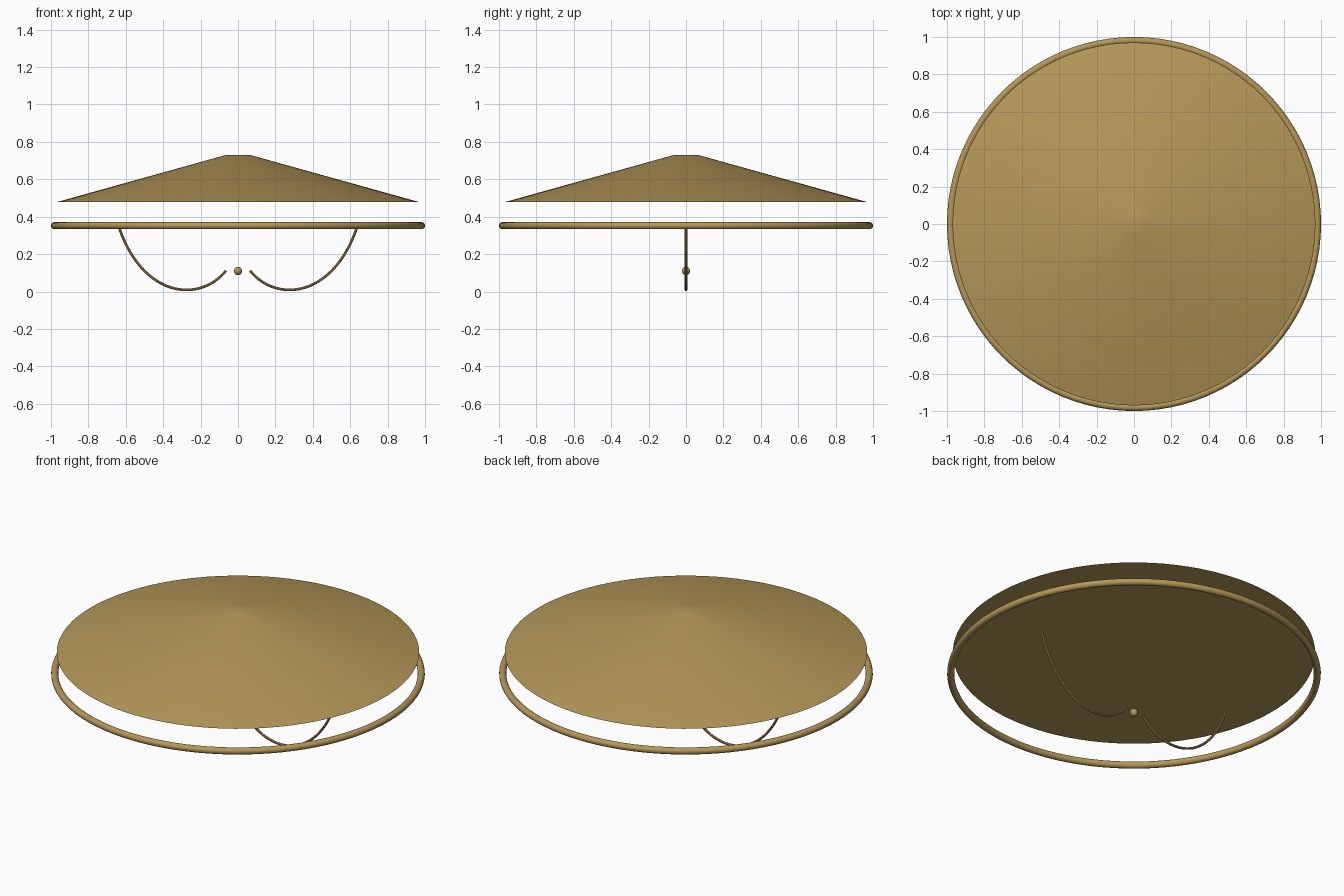
import bpy, math

if "Cube" in bpy.data.objects:
    bpy.data.objects.remove(bpy.data.objects["Cube"])

brass = bpy.data.materials.new("aged brass")
brass.diffuse_color = (0.46, 0.31, 0.10, 1.0)
brass.use_nodes = True
brass.node_tree.nodes["Principled BSDF"].inputs["Base Color"].default_value = brass.diffuse_color


def finish(name):
    ob = bpy.context.object
    ob.name = name
    ob.data.materials.append(brass)
    bpy.ops.object.shade_smooth_by_angle(angle=math.radians(40))
    return ob


# broad shallow cone with a small flat top
bpy.ops.mesh.primitive_cone_add(vertices=96, radius1=0.97, radius2=0.065,
                                depth=0.252, location=(0, 0, 0.604))
finish("canopy")

# hoop under the canopy
bpy.ops.mesh.primitive_torus_add(major_radius=0.981, minor_radius=0.019,
                                 major_segments=96, minor_segments=16,
                                 location=(0, 0, 0.352))
finish("rim_hoop")

# small bead in the middle
bpy.ops.mesh.primitive_uv_sphere_add(segments=24, ring_count=16, radius=0.022,
                                     location=(0, 0, 0.11))
finish("centre_bead")


# two hanging wires, mirrored left and right
def wire(name, s):
    cu = bpy.data.curves.new(name, 'CURVE')
    cu.dimensions = '3D'
    cu.bevel_depth = 0.007
    cu.bevel_resolution = 2
    cu.resolution_u = 40
    cu.use_fill_caps = True
    sp = cu.splines.new('BEZIER')
    sp.bezier_points.add(1)
    ends = [((0.643, 0.364), (0.52, -0.03)), ((0.064, 0.112), (0.21, -0.068))]
    for i, (co, handle) in enumerate(ends):
        p = sp.bezier_points[i]
        p.handle_left_type = p.handle_right_type = 'FREE'
        p.co = (s * co[0], 0, co[1])
        h = (s * handle[0], 0, handle[1])
        p.handle_left = h if i == 1 else p.co
        p.handle_right = h if i == 0 else p.co
    ob = bpy.data.objects.new(name, cu)
    bpy.context.collection.objects.link(ob)
    bpy.ops.object.select_all(action='DESELECT')
    ob.select_set(True)
    bpy.context.view_layer.objects.active = ob
    bpy.ops.object.convert(target='MESH')
    finish(name)


wire("left_wire", -1)
wire("right_wire", 1)
